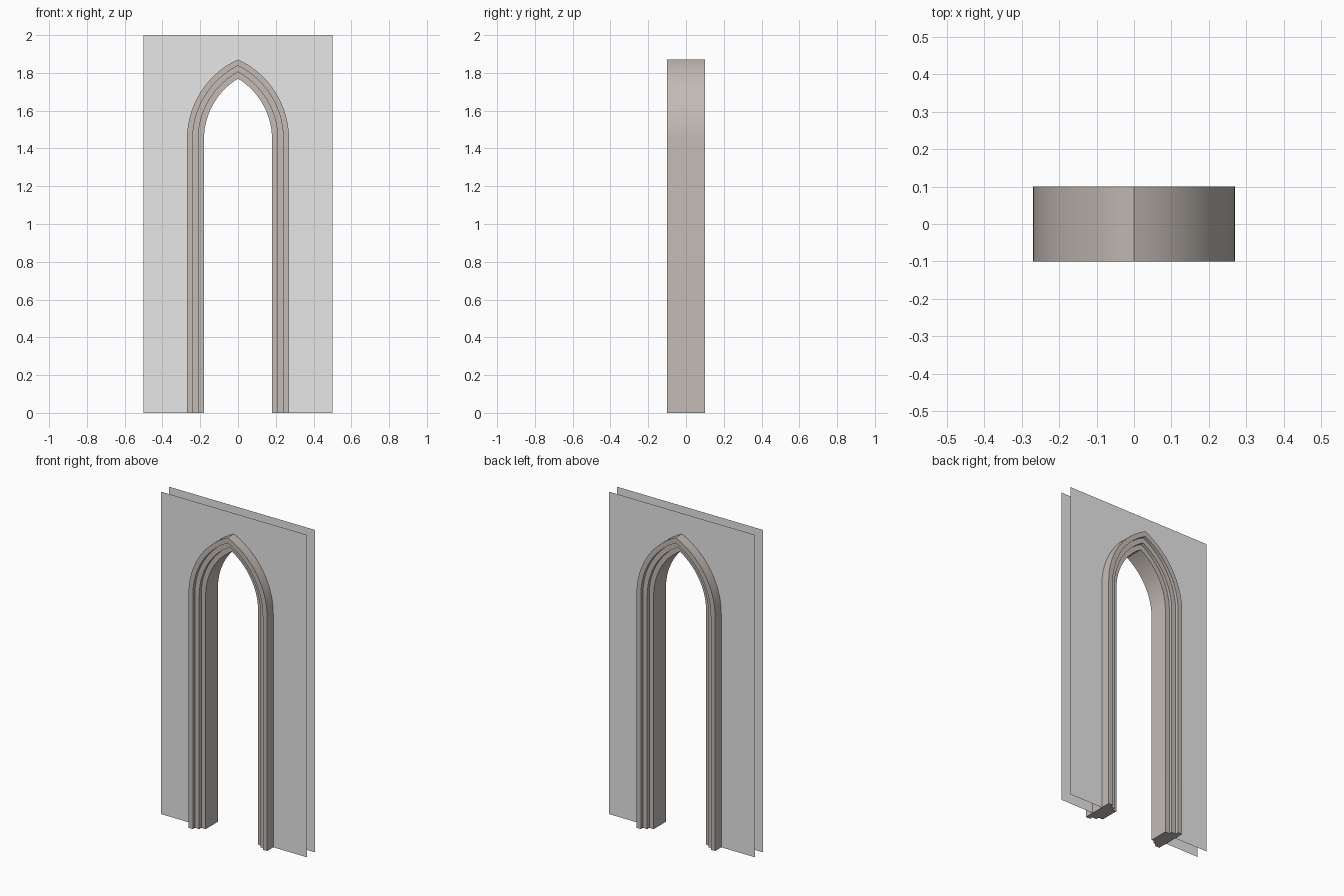
import bpy, bmesh, math

if "Cube" in bpy.data.objects:
    bpy.data.objects.remove(bpy.data.objects["Cube"])

SPRING = 1.45      # height where the arch starts
RADIUS = 0.374     # radius of the innermost arc
INNER = 0.18       # half width of the opening
SEG = 14           # segments per arc


def material(name, rgb):
    m = bpy.data.materials.new(name)
    m.diffuse_color = (*rgb, 1)
    m.use_nodes = True
    m.node_tree.nodes["Principled BSDF"].inputs["Base Color"].default_value = m.diffuse_color
    return m


def add_object(name, bm, mat):
    me = bpy.data.meshes.new(name)
    bm.to_mesh(me)
    bm.free()
    me.materials.append(mat)
    ob = bpy.data.objects.new(name, me)
    bpy.context.collection.objects.link(ob)
    return ob


def arch_outline(offset):
    """Pointed arch (x, z) from left foot to right foot, offset outwards."""
    r = RADIUS + offset
    cx = INNER - RADIUS
    end = math.acos(-cx / r)
    right = [(INNER + offset, 0)]
    for i in range(SEG + 1):
        a = end * i / SEG
        right.append((cx + r * math.cos(a), SPRING + r * math.sin(a)))
    right[-1] = (0, right[-1][1])
    return [(-x, z) for x, z in right[:-1]] + right[::-1]


stone = material("warm_stone", (0.55, 0.50, 0.46))
plaster = material("light_grey_plaster", (0.8, 0.8, 0.8))

# Stepped arch frame: closed profile of (offset, y) swept along the arch
half = [(0, 0.06), (0.03, 0.06), (0.03, 0.08), (0.06, 0.08), (0.06, 0.10), (0.09, 0.10)]
profile = [(o, -y) for o, y in half] + [(o, y) for o, y in half[::-1]]
bm = bmesh.new()
rails = [[bm.verts.new((x, y, z)) for x, z in arch_outline(o)] for o, y in profile]
n = len(rails)
for k in range(n):
    a, b = rails[k], rails[(k + 1) % n]
    for i in range(len(a) - 1):
        bm.faces.new((a[i], a[i + 1], b[i + 1], b[i]))
# Foot caps, one strip per step
for foot in (0, -1):
    for k in (0, 2, 4):
        strip = [rails[j][foot] for j in (k, k + 1, n - 2 - k, n - 1 - k)]
        if k:
            # include the stepped corners of the previous strip
            strip = [rails[j][foot] for j in (k - 1, k, k + 1, n - 2 - k, n - 1 - k, n - k)]
        bm.faces.new(strip)
bmesh.ops.recalc_face_normals(bm, faces=bm.faces)
frame = add_object("arch_frame", bm, stone)
bpy.context.view_layer.objects.active = frame
frame.select_set(True)
bpy.ops.object.shade_smooth_by_angle(angle=math.radians(30))

# Thin wall sheets on both sides, cut out around the frame
for name, y in (("front_wall", -0.04), ("back_wall", 0.04)):
    bm = bmesh.new()
    outline = arch_outline(0.09) + [(0.5, 0), (0.5, 2), (-0.5, 2), (-0.5, 0)]
    face = bm.faces.new([bm.verts.new((x, y, z)) for x, z in outline])
    face.normal_update()
    if face.normal.y * y < 0:
        face.normal_flip()
    add_object(name, bm, plaster)
